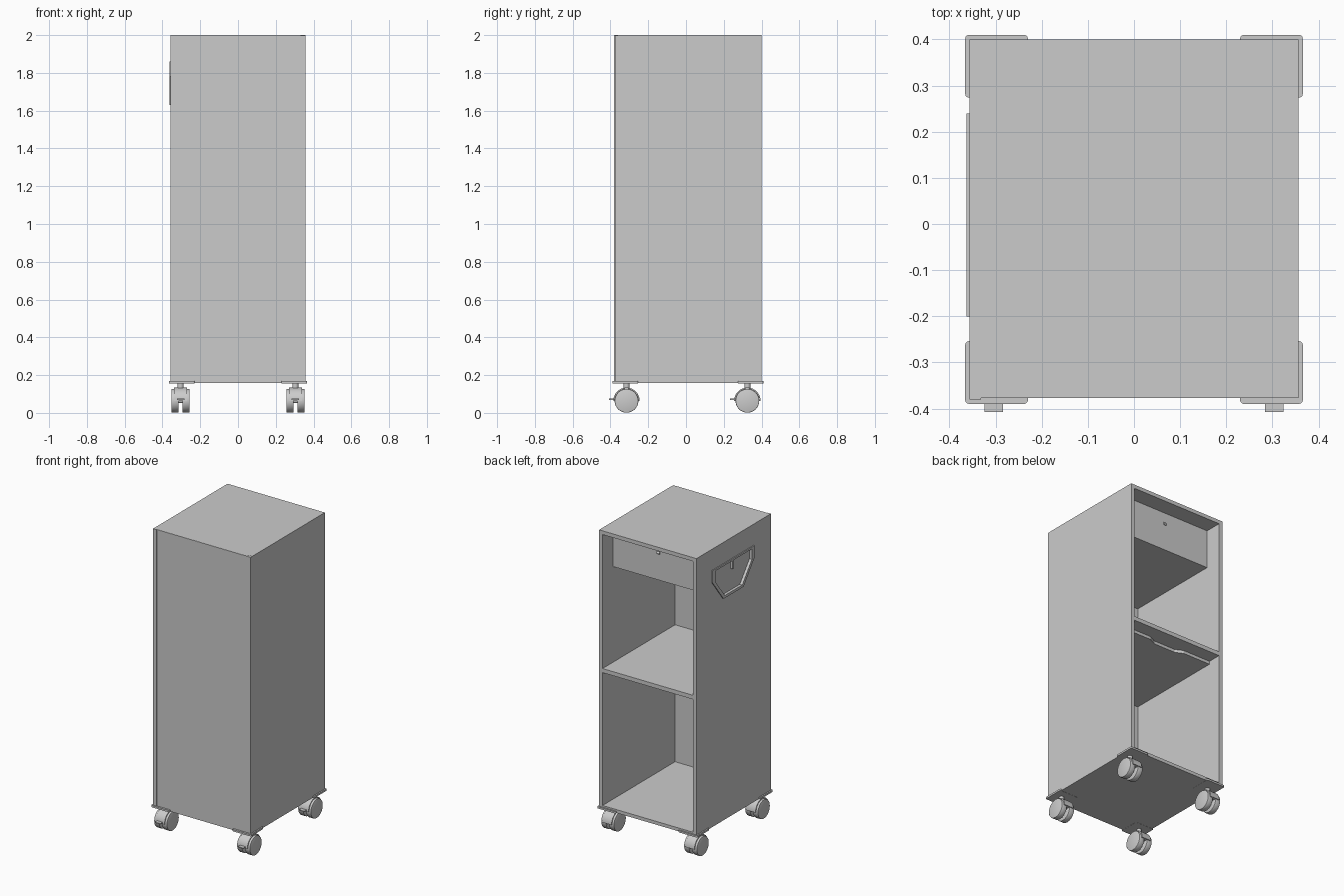
import bpy, bmesh, math
from mathutils import Matrix, Vector

cube = bpy.data.objects.get("Cube")
if cube:
    bpy.data.objects.remove(cube, do_unlink=True)

grey = bpy.data.materials.new("plain_grey")
grey.use_nodes = True
GREY = (0.6, 0.6, 0.6, 1)
grey.diffuse_color = GREY
grey.node_tree.nodes["Principled BSDF"].inputs["Base Color"].default_value = GREY


def finish(name, bm):
    bmesh.ops.recalc_face_normals(bm, faces=bm.faces)
    mesh = bpy.data.meshes.new(name)
    bm.to_mesh(mesh)
    bm.free()
    mesh.materials.append(grey)
    obj = bpy.data.objects.new(name, mesh)
    bpy.context.collection.objects.link(obj)
    return obj


def box(name, x, y, z):
    """Box given by (low, high) on each axis."""
    bm = bmesh.new()
    size = [b - a for a, b in (x, y, z)]
    mid = [(a + b) / 2 for a, b in (x, y, z)]
    bmesh.ops.create_cube(bm, size=1, matrix=Matrix.Translation(mid) @ Matrix.Diagonal((*size, 1)))
    return finish(name, bm)


def prism(name, outline, place, depth):
    """Outline of 2D points, placed in space and extruded along depth."""
    bm = bmesh.new()
    face = bm.faces.new([bm.verts.new(place(u, v)) for u, v in outline])
    new = bmesh.ops.extrude_face_region(bm, geom=[face])["geom"]
    bmesh.ops.translate(bm, vec=depth, verts=[g for g in new if isinstance(g, bmesh.types.BMVert)])
    return finish(name, bm)


def cylinder(name, centre, radius, length, axis, segments=32, bevel=0):
    bm = bmesh.new()
    turn = Matrix.Rotation(math.pi / 2, 4, "Y") if axis == "x" else Matrix()
    bmesh.ops.create_cone(bm, cap_ends=True, segments=segments, radius1=radius, radius2=radius,
                          depth=length, matrix=Matrix.Translation(centre) @ turn)
    if bevel:
        rims = [e for e in bm.edges if any(len(f.verts) > 4 for f in e.link_faces)]
        bmesh.ops.bevel(bm, geom=rims, offset=bevel, segments=2, affect="EDGES", profile=0.5)
    return smooth(finish(name, bm))


def smooth(obj):
    bpy.ops.object.select_all(action="DESELECT")
    obj.select_set(True)
    bpy.context.view_layer.objects.active = obj
    bpy.ops.object.shade_smooth_by_angle(angle=math.radians(35))
    return obj


# Cabinet shell, open at the back
W, FRONT, BACK, LOW, TOP, T = 0.357, -0.38, 0.40, 0.157, 2.0, 0.025
IN = W - T
right_wall = box("right_wall", (-W, -IN), (FRONT, BACK), (LOW, TOP))
box("left_wall", (IN, W), (FRONT + 0.02, BACK), (LOW, TOP))
box("top_panel", (-IN, IN), (FRONT + 0.004, BACK), (TOP - T, TOP))
box("floor_panel", (-IN, IN), (FRONT + 0.02, BACK), (LOW, LOW + 0.022))
box("front_panel", (-IN, W), (FRONT + 0.003, FRONT + 0.02), (LOW, TOP - 0.001))
box("shelf", (-IN, IN), (FRONT + 0.02, BACK), (1.06, 1.087))

# Drawer under the top, an open box
DF, DB, DL, DH = FRONT + 0.02, 0.288, 1.72, TOP - T
box("drawer_bottom", (-IN, IN), (DF, DB), (DL, DL + 0.015))
box("drawer_back", (-IN, IN), (DB - 0.015, DB), (DL, DH))
for s, side in ((1, "left"), (-1, "right")):
    box("drawer_side_" + side, sorted((s * IN, s * (IN - 0.015))), (DF, DB - 0.015), (DL, DH))
cylinder("drawer_stud", (0, DB, 1.9), 0.008, 0.02, "x", 12)

# Thin tray below the shelf with a finger notch in its back edge
half = [(IN, DF), (IN, 0.31), (0.13, 0.31), (0.08, 0.285)]
tray = half + [(-x, y) for x, y in reversed(half)]
prism("shelf_tray", tray, lambda u, v: Vector((u, v, 1.04)), Vector((0, 0, 0.02)))

# Handle pocket sunk into the right wall
CY = 0.02
grip = [(0.22, 1.86), (0.22, 1.78), (0.105, 1.63)]
grip = grip + [(-y, z) for y, z in reversed(grip)]
MID = Vector((0, 1.76))


def grown(scale):
    return [(CY + y * scale, MID.y + (z - MID.y) * scale) for y, z in grip]


cutter = prism("pocket_cutter", grown(0.9), lambda u, v: Vector((-W - 0.02, u, v)), Vector((0.032, 0, 0)))
cutter.hide_render = True
cut = right_wall.modifiers.new("pocket", "BOOLEAN")
cut.object = cutter
cut.solver = "EXACT"
bpy.context.view_layer.objects.active = right_wall
bpy.ops.object.modifier_apply(modifier="pocket")
bpy.data.objects.remove(cutter, do_unlink=True)

# Raised rim around the pocket, built as a ring of quads
bm = bmesh.new()
loops = [[bm.verts.new((x, y, z)) for y, z in grown(s)]
         for x, s in ((-W, 1), (-W - 0.006, 1), (-W - 0.006, 0.87), (-W + 0.012, 0.87))]
n = len(grip)
for a, b in zip(loops, loops[1:] + loops[:1]):
    for i in range(n):
        j = (i + 1) % n
        bm.faces.new((a[i], a[j], b[j], b[i]))
finish("handle_rim", bm)
box("handle_latch", (-W - 0.005, -W + 0.012), (CY - 0.008, CY + 0.008), (1.79, 1.85))


# Casters with corner plates
def caster(tag, sx, plate_y, wheel_y):
    px, wx, wz, r = sx * 0.298, sx * 0.304, 0.064, 0.063
    # Mounting plate with rounded corners
    bm = bmesh.new()
    bmesh.ops.create_cube(bm, size=1, matrix=Matrix.Translation((px, plate_y, 0.162))
                          @ Matrix.Diagonal((0.136, 0.136, 0.012, 1)))
    upright = [e for e in bm.edges if abs(e.verts[0].co.z - e.verts[1].co.z) > 0.005]
    bmesh.ops.bevel(bm, geom=upright, offset=0.008, segments=3, affect="EDGES", profile=0.5)
    finish("caster_plate_" + tag, bm)
    cylinder("caster_stem_" + tag, (wx, wheel_y, 0.14), 0.016, 0.045, "z", 20)
    for s, side in ((1, "outer"), (-1, "inner")):
        cylinder(f"caster_wheel_{side}_{tag}", (wx + s * 0.029, wheel_y, wz), r, 0.038, "x", 32, 0.004)
    cylinder("caster_axle_" + tag, (wx, wheel_y, wz), 0.012, 0.06, "x", 16)
    # Hood arching over the wheels and web between them
    arc = [math.pi * i / 16 for i in range(17)]

    def ring(rad):
        return [(wheel_y + rad * math.cos(a), wz + rad * math.sin(a)) for a in arc]

    hood = ring(0.070) + ring(0.0635)[::-1]
    smooth(prism("caster_hood_" + tag, hood, lambda u, v: Vector((wx - 0.034, u, v)), Vector((0.068, 0, 0))))
    smooth(prism("caster_web_" + tag, ring(0.066), lambda u, v: Vector((wx - 0.009, u, v)), Vector((0.018, 0, 0))))
    # Brake lever pointing forward
    box("caster_lever_" + tag, (wx - 0.02, wx + 0.02), (wheel_y - 0.093, wheel_y - 0.06), (0.069, 0.075))


for sx, side in ((1, "left"), (-1, "right")):
    caster("front_" + side, sx, -0.322, -0.315)
    caster("back_" + side, sx, 0.342, 0.325)
